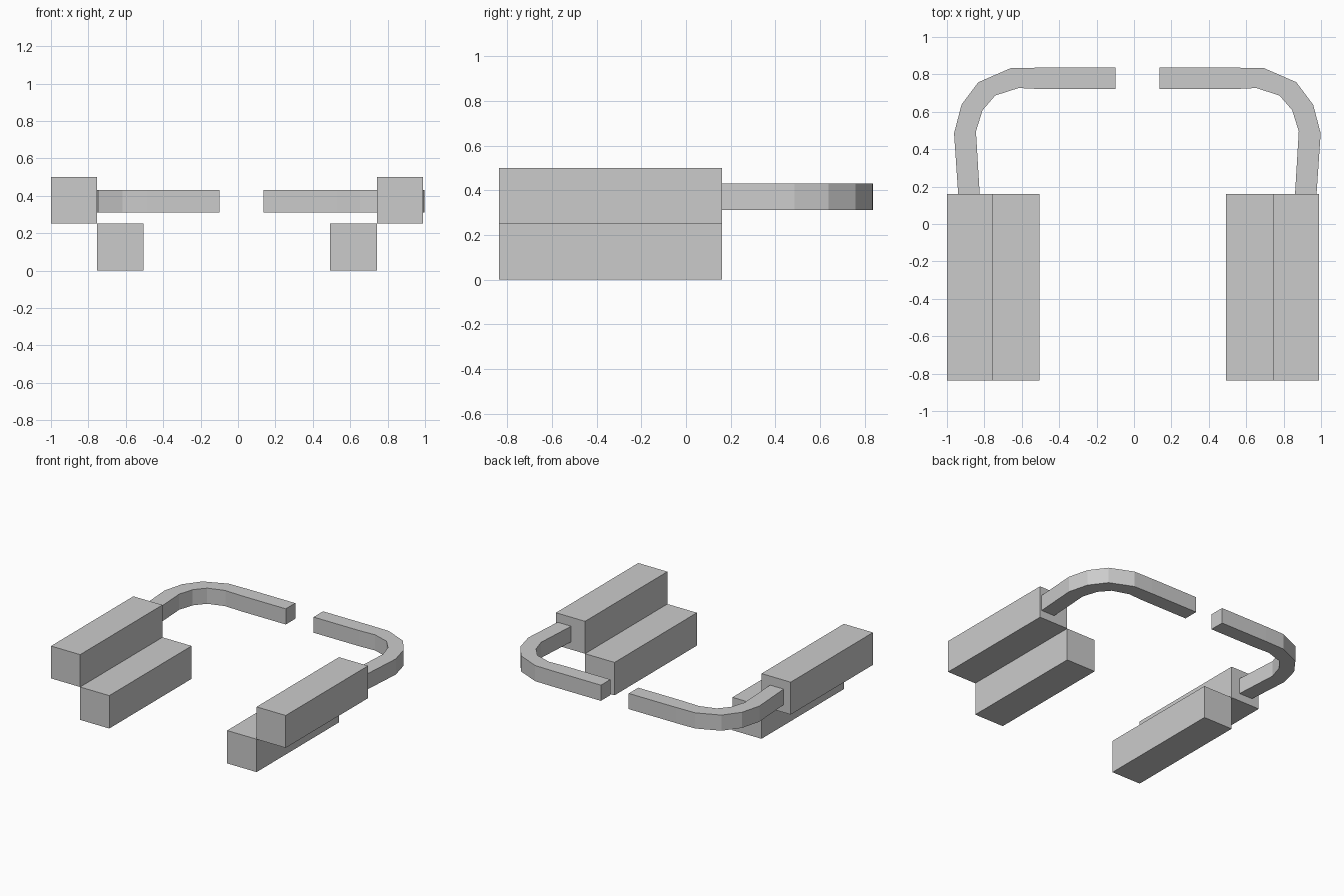
import bpy, bmesh

if "Cube" in bpy.data.objects:
    bpy.data.objects.remove(bpy.data.objects["Cube"])


def prism(name, outline, z0, z1):
    """Extrude a flat outline (x, y) from z0 up to z1."""
    bm = bmesh.new()
    face = bm.faces.new([bm.verts.new((x, y, z0)) for x, y in outline])
    top = bmesh.ops.extrude_face_region(bm, geom=[face])["geom"]
    bmesh.ops.translate(bm, vec=(0, 0, z1 - z0),
                        verts=[v for v in top if isinstance(v, bmesh.types.BMVert)])
    bmesh.ops.recalc_face_normals(bm, faces=bm.faces)
    mesh = bpy.data.meshes.new(name)
    bm.to_mesh(mesh)
    bm.free()
    obj = bpy.data.objects.new(name, mesh)
    bpy.context.collection.objects.link(obj)
    return obj


def block(name, x0, x1, z0, z1):
    y0, y1 = -0.836, 0.161
    return prism(name, [(x0, y0), (x1, y0), (x1, y1), (x0, y1)], z0, z1)


# Stepped blocks, one pair per side
block("left_upper_block", -1.0, -0.753, 0.252, 0.5)
block("left_lower_block", -0.753, -0.506, 0.0, 0.252)
block("right_lower_block", 0.493, 0.743, 0.0, 0.252)
block("right_upper_block", 0.743, 0.99, 0.252, 0.5)

# Curved arms: outer edge then inner edge, mirrored for the other side
outer = [(-0.94, 0.161), (-0.962, 0.485), (-0.922, 0.638), (-0.832, 0.758),
         (-0.66, 0.833), (-0.5, 0.836), (-0.1, 0.836)]
inner = [(-0.1, 0.721), (-0.49, 0.721), (-0.617, 0.727), (-0.742, 0.687),
         (-0.81, 0.608), (-0.845, 0.495), (-0.825, 0.161)]
left = outer + inner
right = [(0.036 - x, y) for x, y in left]
prism("left_arm", left, 0.311, 0.431)
prism("right_arm", right, 0.311, 0.431)
